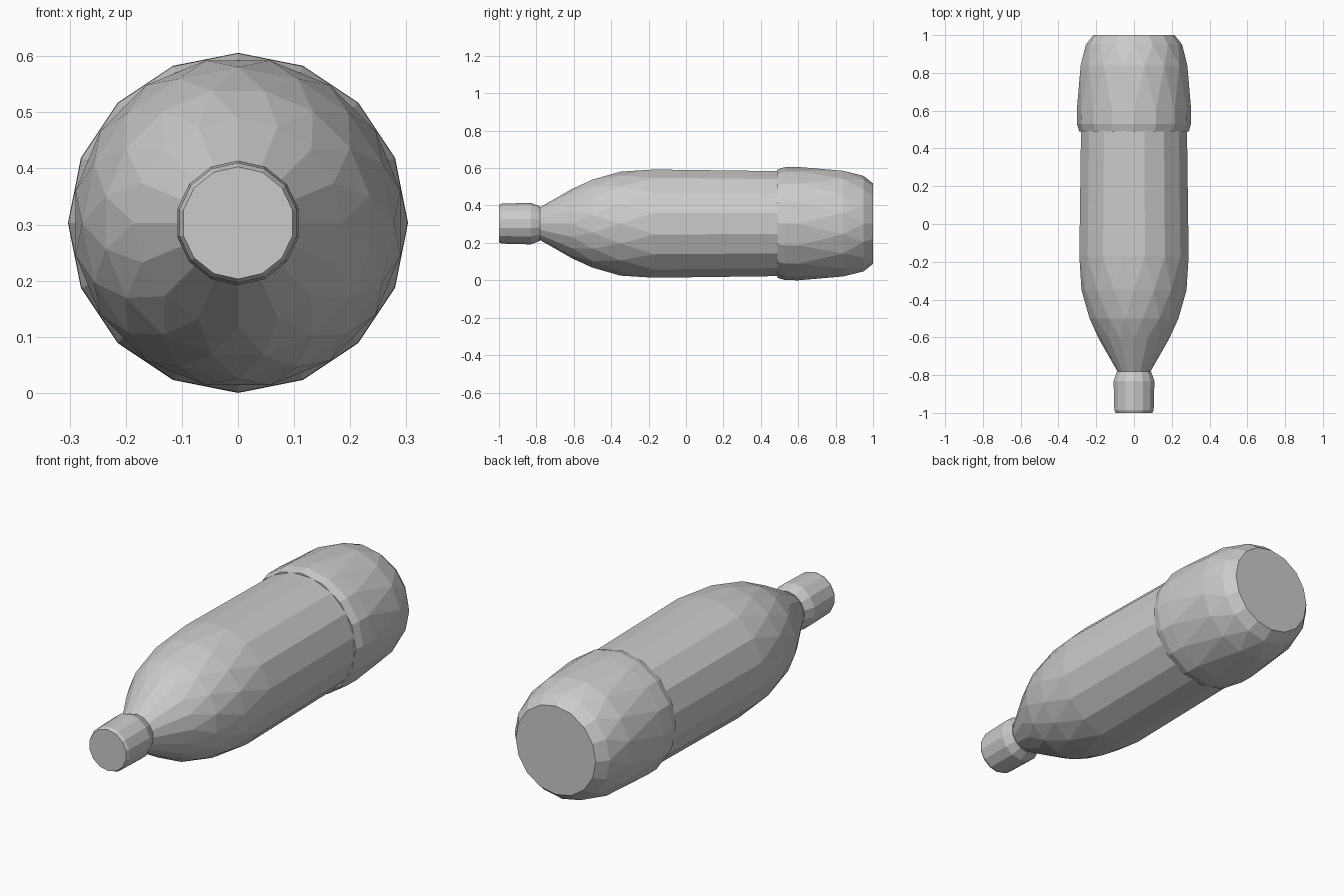
import bpy, bmesh, math

if "Cube" in bpy.data.objects:
    bpy.data.objects.remove(bpy.data.objects["Cube"])

CENTRE_Z = 0.303


def lathe(name, profile, sides):
    """Faceted solid of rings along y; each entry is (y, radius, half-step turn)."""
    bm = bmesh.new()
    rings = []
    for y, r, turn in profile:
        ring = []
        for i in range(sides):
            a = -math.pi / 2 + 2 * math.pi * (i + turn / 2) / sides
            ring.append(bm.verts.new((r * math.cos(a), y, CENTRE_Z + r * math.sin(a))))
        rings.append(ring)
    for k in range(len(rings) - 1):
        a, b = rings[k], rings[k + 1]
        ta, tb = profile[k][2], profile[k + 1][2]
        for i in range(sides):
            j = (i + 1) % sides
            if ta == tb:
                bm.faces.new((a[i], a[j], b[j], b[i]))
            elif tb > ta:
                bm.faces.new((a[i], a[j], b[i]))
                bm.faces.new((a[j], b[j], b[i]))
            else:
                bm.faces.new((a[i], a[j], b[j]))
                bm.faces.new((a[i], b[j], b[i]))
    bm.faces.new(rings[0])
    bm.faces.new(rings[-1])
    bmesh.ops.recalc_face_normals(bm, faces=bm.faces)
    mesh = bpy.data.meshes.new(name)
    bm.to_mesh(mesh)
    bm.free()
    obj = bpy.data.objects.new(name, mesh)
    bpy.context.collection.objects.link(obj)
    return obj


# Tapered bottle body with long straight facets
lathe("bottle_body", [
    (-0.79, 0.082, 0), (-0.61, 0.185, 0), (-0.50, 0.240, 1),
    (-0.35, 0.278, 0), (-0.17, 0.295, 1), (0.50, 0.286, 1)], 16)

# Wider cup around the bottom of the bottle
lathe("base_cup", [
    (0.49, 0.290, 0), (0.53, 0.302, 0), (0.60, 0.303, 0), (0.84, 0.288, 1),
    (0.95, 0.255, 0), (1.00, 0.215, 0)], 16)

# Screw cap
lathe("screw_cap", [
    (-1.00, 0.100, 0), (-0.985, 0.107, 0), (-0.83, 0.111, 0), (-0.78, 0.092, 0)], 14)
